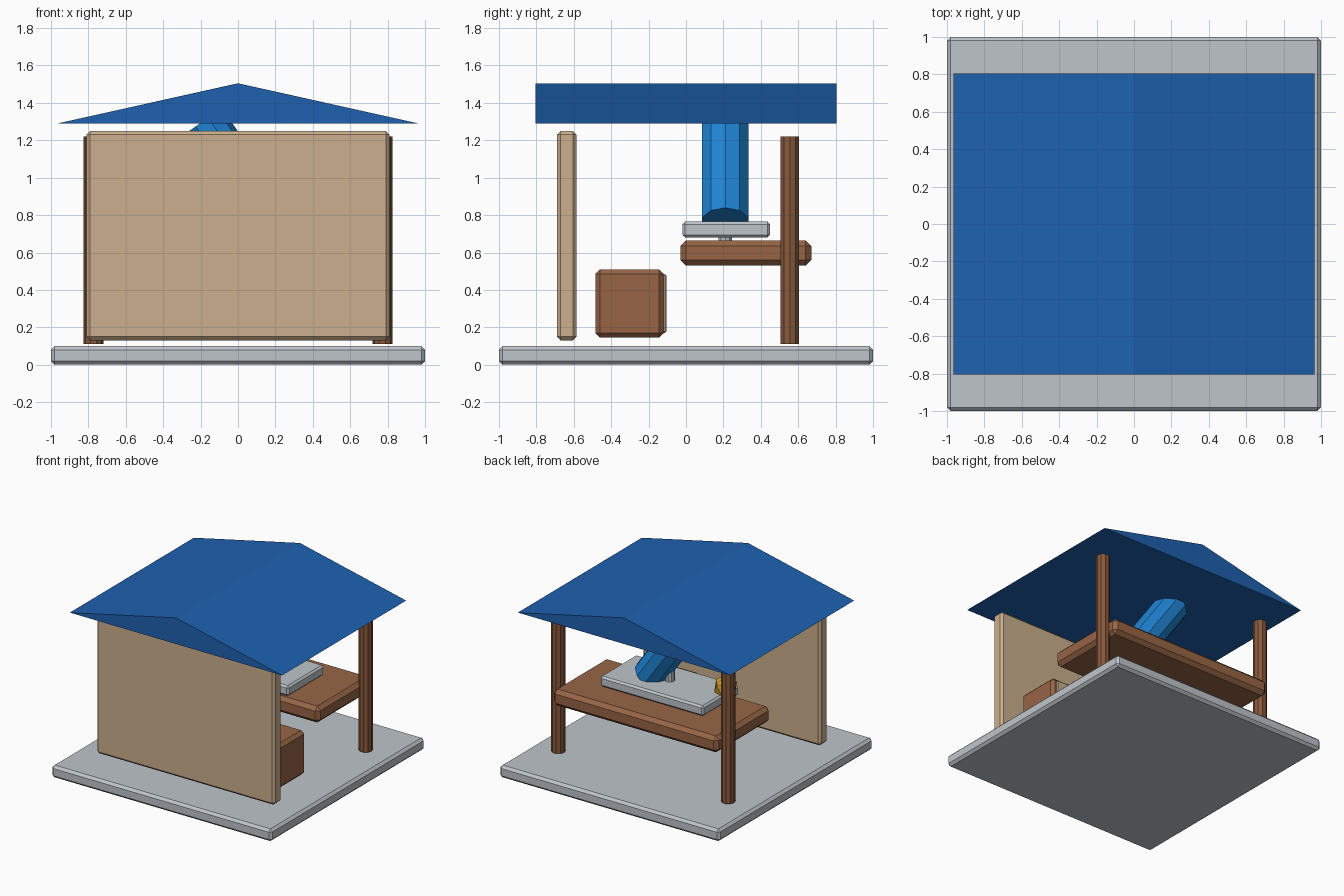
import bpy, bmesh, math
from mathutils import Matrix

if "Cube" in bpy.data.objects:
    bpy.data.objects.remove(bpy.data.objects["Cube"])


def material(name, rgb):
    m = bpy.data.materials.new(name)
    m.diffuse_color = (*rgb, 1)
    m.use_nodes = True
    m.node_tree.nodes["Principled BSDF"].inputs["Base Color"].default_value = m.diffuse_color
    return m


stone = material("pale grey", (0.52, 0.56, 0.60))
plaster = material("tan", (0.60, 0.43, 0.27))
wood = material("brown wood", (0.31, 0.13, 0.06))
post_wood = material("dark brown wood", (0.25, 0.10, 0.045))
roof_blue = material("roof blue", (0.013, 0.12, 0.43))
tube_blue = material("bright blue", (0.014, 0.23, 0.66))
gold = material("gold", (0.68, 0.38, 0.03))


def finish(bm, name, mat):
    bmesh.ops.recalc_face_normals(bm, faces=bm.faces)
    me = bpy.data.meshes.new(name)
    bm.to_mesh(me)
    bm.free()
    me.materials.append(mat)
    ob = bpy.data.objects.new(name, me)
    bpy.context.collection.objects.link(ob)
    return ob


def box(name, lo, hi, mat, bevel=0.02):
    size = [b - a for a, b in zip(lo, hi)]
    mid = [(a + b) / 2 for a, b in zip(lo, hi)]
    bm = bmesh.new()
    bmesh.ops.create_cube(bm, size=1, matrix=Matrix.Translation(mid) @ Matrix.Diagonal((*size, 1)))
    if bevel:
        bmesh.ops.bevel(bm, geom=bm.edges[:], offset=bevel, segments=1, affect='EDGES')
    return finish(bm, name, mat)


def cylinder(name, mid, radius, length, sides, mat, tilt=0.0):
    bm = bmesh.new()
    turn = Matrix.Rotation(tilt, 4, 'Y') @ Matrix.Rotation(math.pi / 2, 4, 'Z')
    bmesh.ops.create_cone(bm, cap_ends=True, segments=sides, radius1=radius, radius2=radius,
                          depth=length, matrix=Matrix.Translation(mid) @ turn)
    return finish(bm, name, mat)


# Ground slab and front wall
box("base_slab", (-1, -1, 0), (1, 1, 0.10), stone)
box("front_wall", (-0.81, -0.69, 0.13), (0.81, -0.585, 1.25), plaster)

# Back posts
for side, label in ((-1, "left"), (1, "right")):
    cylinder(label + "_post", (side * 0.772, 0.555, 0.665), 0.053, 1.11, 10, post_wood)

# Gabled roof, ridge running front to back
bm = bmesh.new()
gable = bm.faces.new([bm.verts.new((x, -0.805, z))
                      for x, z in ((-0.965, 1.29), (0.965, 1.29), (0, 1.505))])
ext = bmesh.ops.extrude_face_region(bm, geom=[gable], use_keep_orig=True)
bmesh.ops.translate(bm, vec=(0, 1.61, 0),
                    verts=[v for v in ext["geom"] if isinstance(v, bmesh.types.BMVert)])
finish(bm, "roof", roof_blue)

# Work table with raised tray
box("table_top", (-0.75, -0.03, 0.53), (0.75, 0.67, 0.665), wood, 0.03)
box("tray", (-0.47, -0.02, 0.68), (0.47, 0.45, 0.765), stone, 0.015)

# Tilted tube on its support pole
cylinder("support_pole", (0, 0.21, 0.80), 0.037, 0.32, 10, stone)
cylinder("tilted_tube", (-0.007, 0.21, 1.031), 0.13, 0.65, 10, tube_blue, -math.radians(35))

# Gold knob at the end of the tray
bm = bmesh.new()
bmesh.ops.create_icosphere(bm, subdivisions=1, radius=0.095,
                           matrix=Matrix.Translation((-0.50, 0.20, 0.84)))
finish(bm, "gold_knob", gold)

# Storage chest with inset-style front panel facing the back
box("chest", (0.20, -0.485, 0.145), (0.70, -0.12, 0.51), wood, 0.025)
box("chest_panel", (0.24, -0.14, 0.17), (0.66, -0.105, 0.485), plaster, 0.008)
